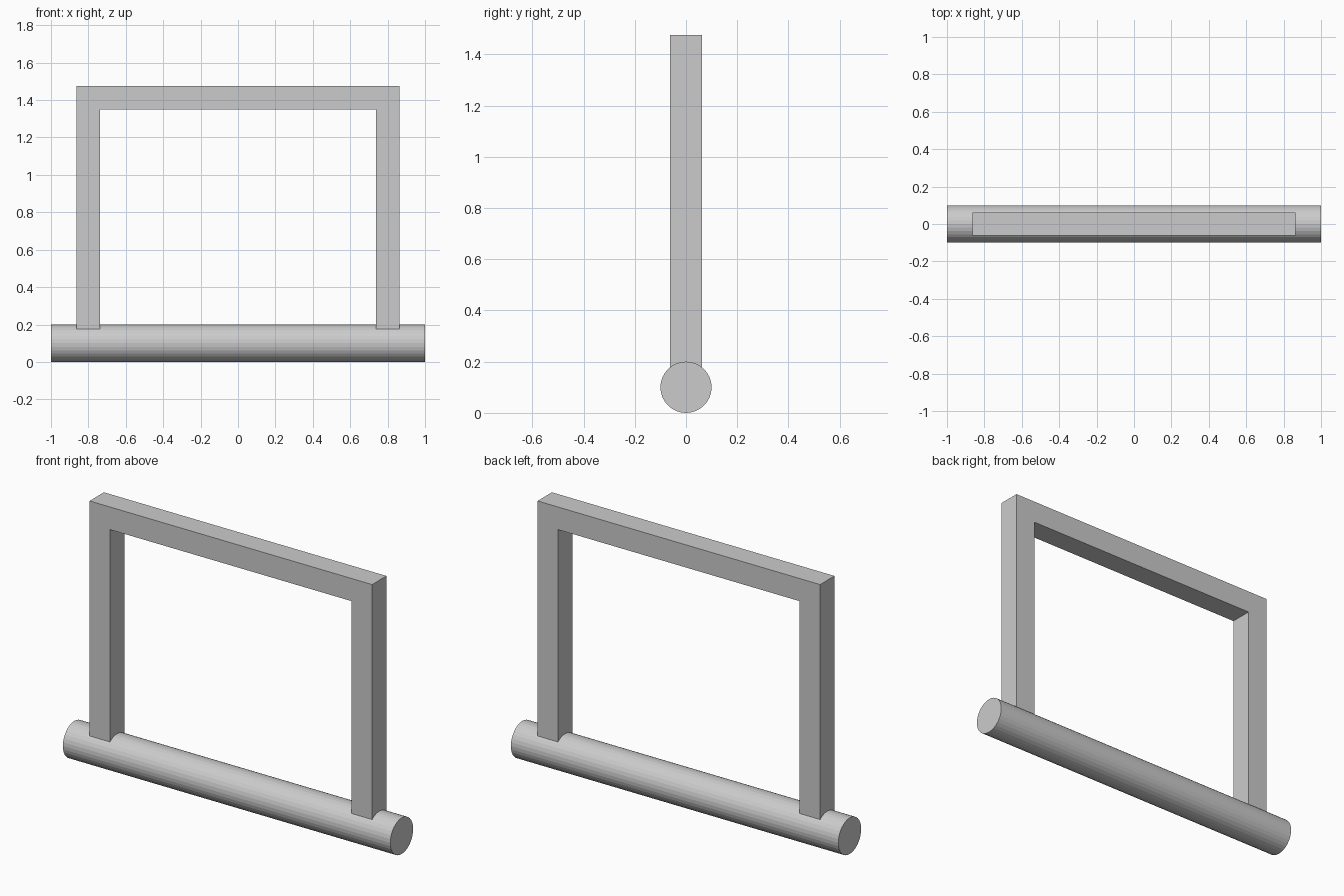
import bpy, bmesh, math
from mathutils import Matrix

if "Cube" in bpy.data.objects:
    bpy.data.objects.remove(bpy.data.objects["Cube"])


def add_object(name, bm):
    bmesh.ops.recalc_face_normals(bm, faces=bm.faces)
    mesh = bpy.data.meshes.new(name)
    bm.to_mesh(mesh)
    bm.free()
    obj = bpy.data.objects.new(name, mesh)
    bpy.context.collection.objects.link(obj)
    return obj


# Round base bar lying along x
R = 0.1
bm = bmesh.new()
bmesh.ops.create_cone(
    bm, cap_ends=True, segments=32, radius1=R, radius2=R, depth=2.0,
    matrix=Matrix.Translation((0, 0, R)) @ Matrix.Rotation(math.pi / 2, 4, 'Y'))
add_object("base_bar", bm)

# Square-section arch: outline extruded through y, feet sunk into the bar
OUT, IN, HALF_Y = 0.863, 0.738, 0.0625
FOOT, LINTEL, TOP = 0.15, 1.35, 1.475
half = [(IN, LINTEL), (IN, FOOT), (OUT, FOOT), (OUT, TOP)]
outline = half + [(-x, z) for x, z in reversed(half)]
bm = bmesh.new()
face = bm.faces.new([bm.verts.new((x, -HALF_Y, z)) for x, z in outline])
ext = bmesh.ops.extrude_face_region(bm, geom=[face], use_keep_orig=True)
moved = [g for g in ext["geom"] if isinstance(g, bmesh.types.BMVert)]
bmesh.ops.translate(bm, verts=moved, vec=(0, 2 * HALF_Y, 0))
add_object("arch_frame", bm)
